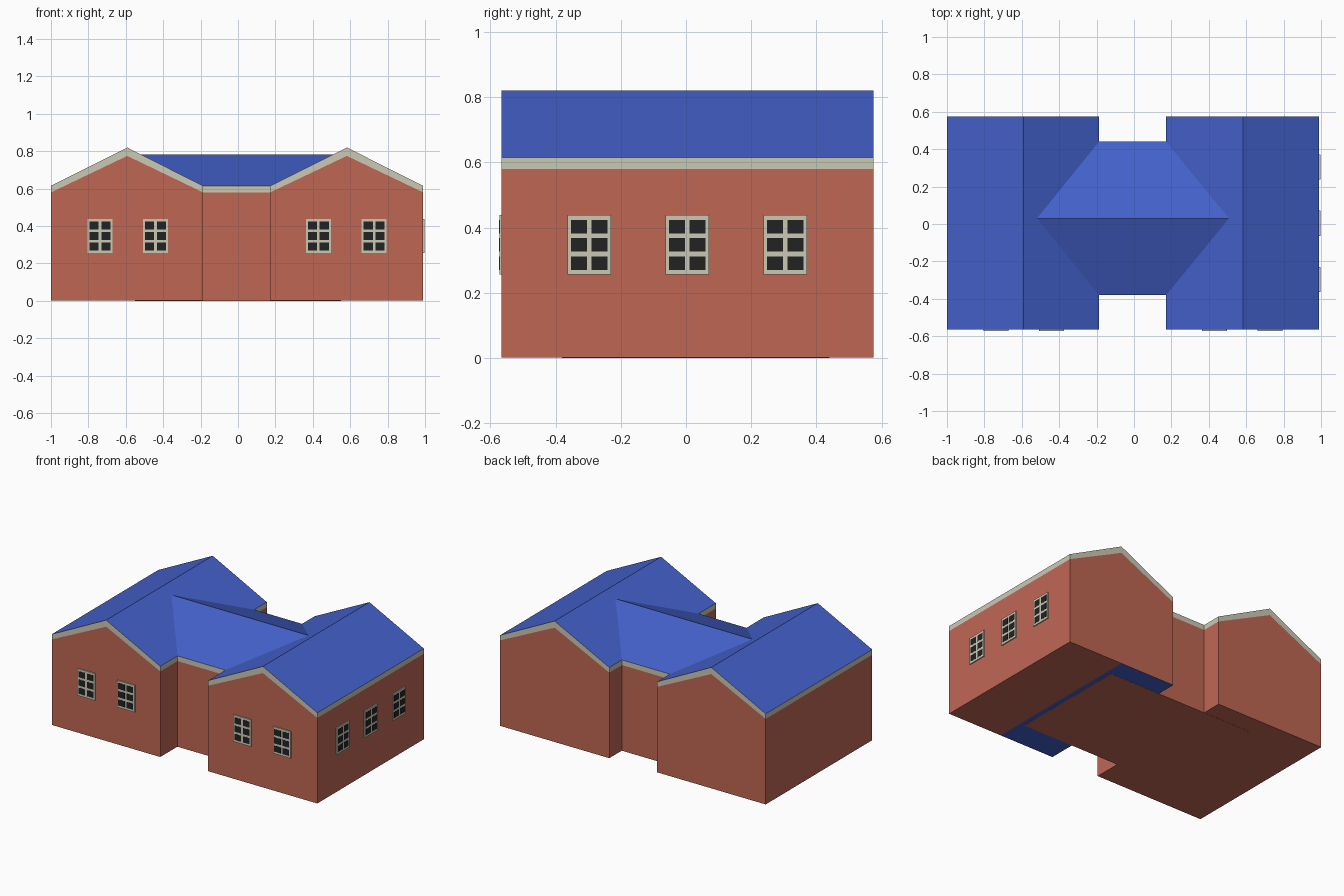
import bpy
import bmesh
from mathutils import Vector

cube = bpy.data.objects.get("Cube")
if cube:
    bpy.data.objects.remove(cube, do_unlink=True)


def material(name, rgb):
    m = bpy.data.materials.new(name)
    m.use_nodes = True
    m.diffuse_color = (*rgb, 1)
    m.node_tree.nodes["Principled BSDF"].inputs["Base Color"].default_value = (*rgb, 1)
    return m


BRICK = material("brick red", (0.52, 0.137, 0.088))
BLUE = material("roof blue", (0.057, 0.118, 0.59))
CREAM = material("trim cream", (0.6, 0.585, 0.46))
GLASS = material("window black", (0.016, 0.016, 0.017))


def finish(name, bm, mats, rule=None):
    bmesh.ops.recalc_face_normals(bm, faces=bm.faces)
    if rule:
        for f in bm.faces:
            f.material_index = rule(f)
    mesh = bpy.data.meshes.new(name)
    bm.to_mesh(mesh)
    bm.free()
    for m in mats:
        mesh.materials.append(m)
    obj = bpy.data.objects.new(name, mesh)
    bpy.context.collection.objects.link(obj)
    return obj


def prism(name, profile, axis, lo, hi, mats, rule=None):
    """Extrude a (horizontal, z) profile along the x or y axis."""
    bm = bmesh.new()
    place = (lambda h, z: (lo, h, z)) if axis == "x" else (lambda h, z: (h, lo, z))
    face = bm.faces.new([bm.verts.new(place(h, z)) for h, z in profile])
    out = bmesh.ops.extrude_face_region(bm, geom=[face])
    step = Vector((hi - lo, 0, 0) if axis == "x" else (0, hi - lo, 0))
    bmesh.ops.translate(bm, vec=step, verts=[g for g in out["geom"] if isinstance(g, bmesh.types.BMVert)])
    return finish(name, bm, mats, rule)


def roof_rule(f):
    return 1 if f.normal.z > 0.1 else 0


# Heights shared by all parts
WALL, EAVE = 0.58, 0.615
WALL_PEAK, RIDGE = 0.775, 0.82
FRONT, BACK = -0.565, 0.575


# Gabled wings: brick walls with a thick cream-edged roof
def wing(side, x0, xm, x1, base_rule=None):
    prism(side + "_wing_walls",
          [(x0, 0.001), (xm, 0.001), (x1, 0.001), (x1, WALL), (xm, WALL_PEAK), (x0, WALL)],
          "y", FRONT, BACK, [BRICK, BLUE], base_rule)
    prism(side + "_wing_roof",
          [(x0, WALL), (xm, WALL_PEAK), (x1, WALL), (x1, EAVE), (xm, RIDGE), (x0, EAVE)],
          "y", FRONT, BACK, [CREAM, BLUE], roof_rule)


wing("right", -1.0, -0.592, -0.187)
# The inner half of this wing's underside is blue
wing("left", 0.172, 0.582, 0.99,
     lambda f: int(f.normal.z < -0.5 and f.calc_center_median().x < 0.582))

# Connecting hall, its roof running into both wing roofs
Y0, YM, Y1 = -0.38, 0.03, 0.44
prism("hall_walls", [(Y0, 0), (Y1, 0), (Y1, WALL), (Y0, WALL)], "x", -0.55, 0.55, [BRICK])
prism("hall_roof", [(Y0, WALL), (Y1, WALL), (Y1, EAVE), (YM, 0.783), (Y0, EAVE)],
      "x", -0.515, 0.505, [CREAM, BLUE], roof_rule)


# Windows: cream frame plate with two by three dark panes
def box(bm, center, u, width, normal, depth, height):
    verts = bmesh.ops.create_cube(bm, size=1)["verts"]
    for v in verts:
        c = v.co.copy()
        v.co = center + u * (c.x * width) + normal * (c.y * depth) + Vector((0, 0, c.z * height))


def window(name, spot, u, normal):
    bm = bmesh.new()
    center = Vector(spot)
    box(bm, center + normal * 0.003, u, 0.134, normal, 0.008, 0.182)
    finish(name + "_frame", bm, [CREAM])
    bm = bmesh.new()
    for col in (-1, 1):
        for row in (-1, 0, 1):
            pane = center + u * (col * 0.0315) + Vector((0, 0, row * 0.056)) + normal * 0.005
            box(bm, pane, u, 0.049, normal, 0.006, 0.041)
    finish(name + "_panes", bm, [GLASS])


X, Y = Vector((1, 0, 0)), Vector((0, 1, 0))
for i, x in enumerate((-0.738, -0.441, 0.43, 0.728)):
    window(f"front_window_{i + 1}", (x, FRONT, 0.347), X, -Y)
for i, y in enumerate((-0.297, 0.004, 0.304)):
    window(f"side_window_{i + 1}", (0.99, y, 0.347), Y, X)
